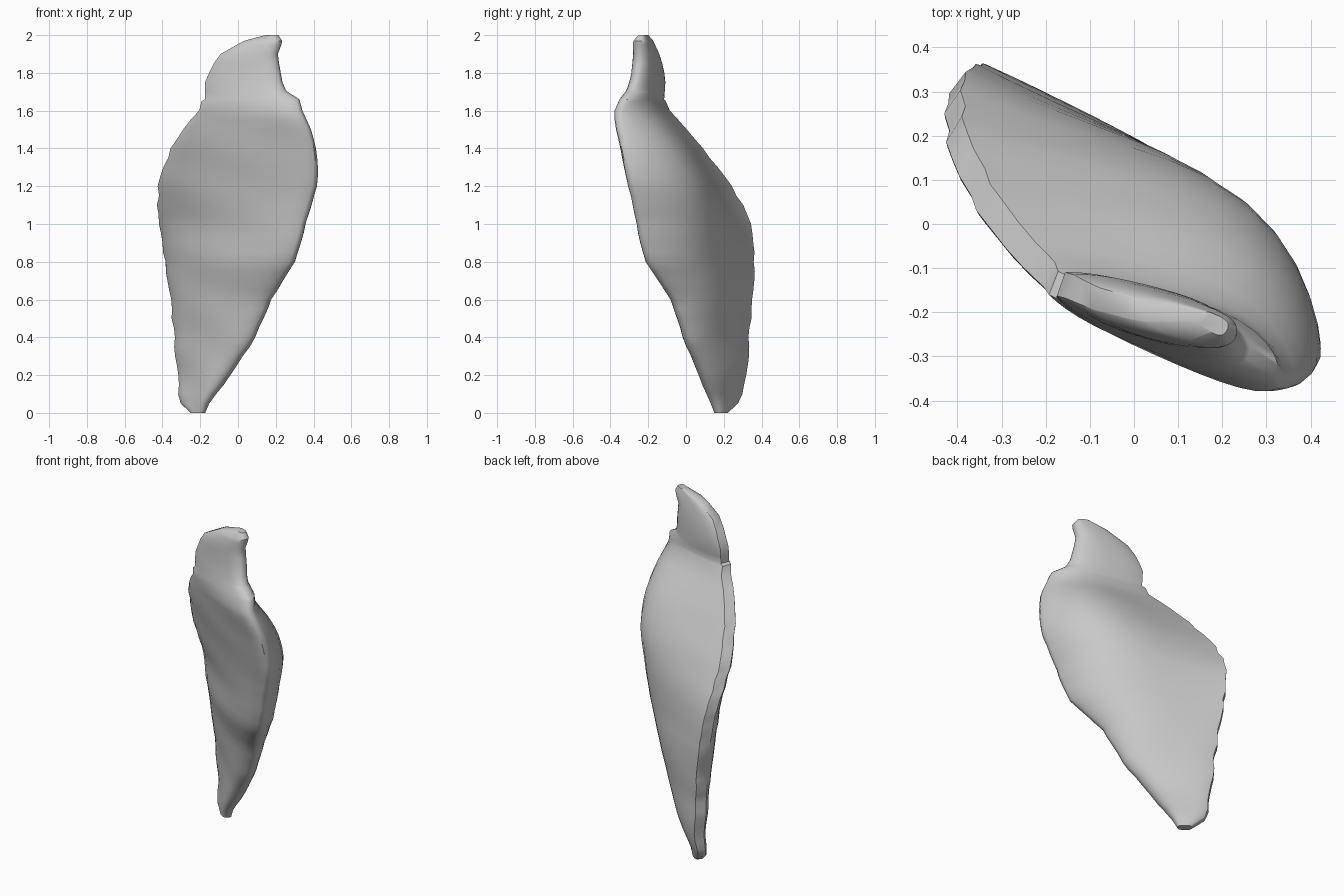
import bpy, bmesh, math, random
from mathutils import Vector

random.seed(4)
cube = bpy.data.objects.get("Cube")
if cube:
    bpy.data.objects.remove(cube)

# Stone colour
stone = bpy.data.materials.new("plain grey stone")
stone.use_nodes = True
grey = (0.58, 0.58, 0.58, 1)
stone.diffuse_color = grey
stone.node_tree.nodes["Principled BSDF"].inputs["Base Color"].default_value = grey

# Levels: height, left edge x y, right edge x y, thickness, front and back bulge
LEVELS = [
    (0, -.24, .21, -.18, .16, .05, 0, 0),
    (.05, -.29, .26, -.16, .14, .07, 0, 0),
    (.2, -.3, .3, -.05, .08, .1, .01, .01),
    (.4, -.32, .31, .08, 0, .11, .03, .02),
    (.6, -.34, .33, .17, -.07, .11, .06, .05),
    (.8, -.37, .34, .29, -.2, .11, .08, .09),
    (1, -.4, .32, .35, -.25, .11, .08, .12),
    (1.2, -.4, .21, .41, -.29, .12, .07, .14),
    (1.4, -.34, .06, .41, -.33, .12, .04, .12),
    (1.6, -.2, -.11, .34, -.36, .11, .01, .05),
    (1.66, -.17, -.14, .32, -.33, .1, .01, .03),
    (1.71, -.16, -.14, .25, -.29, .1, .01, .02),
    (1.8, -.15, -.14, .22, -.26, .1, .01, .01),
    (1.9, -.08, -.17, .21, -.25, .09, .01, .01),
    (1.97, .04, -.2, .23, -.25, .08, 0, 0),
    (2, .15, -.21, .21, -.24, .04, 0, 0),
]
STEPS = 16      # spans across the blade


def level_at(z):
    """Blend the level values with a smooth curve through neighbours."""
    i = max(k for k in range(len(LEVELS) - 1) if LEVELS[k][0] <= z)
    a, b = LEVELS[i], LEVELS[i + 1]
    before, after = LEVELS[max(i - 1, 0)], LEVELS[min(i + 2, len(LEVELS) - 1)]
    span = b[0] - a[0]
    t = (z - a[0]) / span
    result = []
    for p, q, r, s in zip(before[1:], a[1:], b[1:], after[1:]):
        m1 = (r - p) / (b[0] - before[0]) * span
        m2 = (s - q) / (after[0] - a[0]) * span
        h = t * t * (3 - 2 * t)
        result.append(q + (r - q) * h + m1 * t * (1 - t) ** 2 - m2 * t * t * (1 - t))
    return result


def section(z):
    """Closed outline: front from left to right, then back to the left."""
    lx, ly, rx, ry, thick, belly, bulge = level_at(z)
    left, right = Vector((lx, ly, z)), Vector((rx, ry, z))
    chord = right - left
    out = Vector((-chord.y, chord.x, 0)).normalized()
    chip = .01 * min(1, chord.length * 2)
    left += chord.normalized() * random.uniform(-chip, chip)
    right += chord.normalized() * random.uniform(-chip, chip) * .5
    front, back = [], []
    for k in range(STEPS + 1):
        s = .5 - .5 * math.cos(math.pi * k / STEPS)
        middle = left.lerp(right, s)
        # Blunt broken left edge, rounded right edge
        half = thick / 2 * (1 - .45 * (1 - s) ** 7) * math.sqrt(1.04 - s ** 9)
        front_arch = math.sin(math.pi * s ** .75)
        back_arch = math.sin(math.pi * s ** 1.65)
        ripple = .003 * math.sin(z * 22 + s * 5) * front_arch * (z < 1.6)
        front.append(middle - out * (half + belly * front_arch + ripple))
        back.append(middle + out * (half + bulge * back_arch))
    return front + back[::-1]


# Blade lofted through evenly spaced sections
heights = sorted({r[0] for r in LEVELS} | {k / 20 for k in range(40)})
bm = bmesh.new()
rings = [[bm.verts.new(p) for p in section(z)] for z in heights]
for low, high in zip(rings, rings[1:]):
    for k in range(len(low)):
        n = (k + 1) % len(low)
        bm.faces.new((low[k], low[n], high[n], high[k]))
bm.faces.new(rings[0][::-1])
bm.faces.new(rings[-1])
bmesh.ops.recalc_face_normals(bm, faces=bm.faces)

mesh = bpy.data.meshes.new("stone_shard")
bm.to_mesh(mesh)
bm.free()
mesh.materials.append(stone)
shard = bpy.data.objects.new("stone_shard", mesh)
bpy.context.collection.objects.link(shard)

# Smooth faces, crisp chipped edges
bpy.context.view_layer.objects.active = shard
shard.select_set(True)
bpy.ops.object.shade_smooth_by_angle(angle=math.radians(40))
